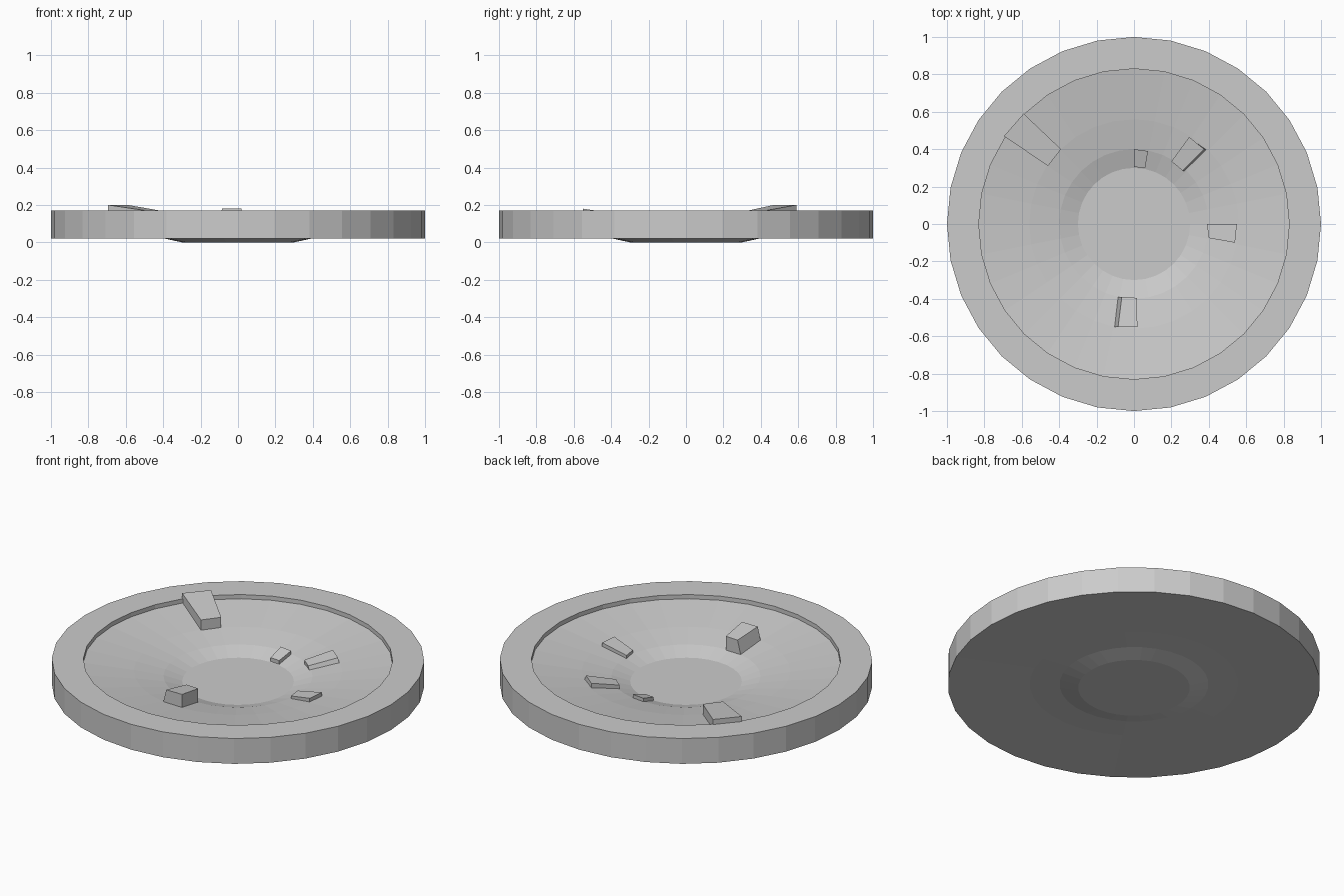
import bpy, bmesh, math
from mathutils import Vector

cube = bpy.data.objects.get("Cube")
if cube:
    bpy.data.objects.remove(cube, do_unlink=True)

grey = bpy.data.materials.new("stone_grey")
grey.use_nodes = True
grey.diffuse_color = (0.6, 0.6, 0.6, 1)
grey.node_tree.nodes["Principled BSDF"].inputs["Base Color"].default_value = grey.diffuse_color


def add_object(name, bm):
    bmesh.ops.recalc_face_normals(bm, faces=bm.faces[:])
    mesh = bpy.data.meshes.new(name)
    bm.to_mesh(mesh)
    bm.free()
    mesh.materials.append(grey)
    obj = bpy.data.objects.new(name, mesh)
    bpy.context.collection.objects.link(obj)
    return obj


# Round dish: profile of (radius, height) from floor centre over the rim to the underside centre
def lathe(name, profile, sides=32):
    bm = bmesh.new()
    rings = []
    for radius, z in profile:
        angles = [2 * math.pi * i / sides for i in range(sides)]
        rings.append([bm.verts.new((radius * math.cos(a), radius * math.sin(a), z)) for a in angles])
    for low, high in zip(rings, rings[1:]):
        for i in range(sides):
            j = (i + 1) % sides
            bm.faces.new((low[i], low[j], high[j], high[i]))
    bm.faces.new(rings[0])
    bm.faces.new(rings[-1])
    return add_object(name, bm)


lathe("dish", [(0.3, 0.043), (0.4, 0.075), (0.56, 0.105), (0.83, 0.145), (0.83, 0.17),
               (1, 0.17), (1, 0.02), (0.56, 0.027), (0.4, 0.022), (0.3, 0)])


# Rubble chunk: top corners (two inner, two outer), end heights, thickness, and sideways flare of one side
def chunk(name, corners, z_inner, z_outer, depth, flare=(0, 0), flared=()):
    bm = bmesh.new()
    heights = (z_inner, z_inner, z_outer, z_outer)
    top = [Vector((x, y, z)) for (x, y), z in zip(corners, heights)]
    base = [p - Vector((0, 0, depth)) for p in top]
    for i in flared:
        base[i] += Vector((*flare, 0))
    t = [bm.verts.new(p) for p in top]
    b = [bm.verts.new(p) for p in base]
    bm.faces.new(t)
    bm.faces.new(b[::-1])
    for i in range(4):
        j = (i + 1) % 4
        bm.faces.new((t[i], b[i], b[j], t[j]))
    return add_object(name, bm)


chunk("large_chunk", [(-0.46, 0.31), (-0.39, 0.40), (-0.59, 0.59), (-0.695, 0.47)], 0.165, 0.2, 0.09)
chunk("front_chunk", [(-0.065, -0.39), (0.015, -0.395), (0.018, -0.55), (-0.085, -0.55)],
      0.155, 0.18, 0.1, (-0.025, 0), (0, 3))
chunk("side_chunk", [(0.4, -0.075), (0.39, 0), (0.55, 0), (0.54, -0.1)], 0.092, 0.125, 0.045)
chunk("back_chunk", [(0.2, 0.335), (0.26, 0.285), (0.375, 0.4), (0.295, 0.465)],
      0.095, 0.13, 0.05, (0.02, -0.005), (1, 2))
chunk("small_chunk", [(0, 0.305), (0.06, 0.3), (0.075, 0.39), (0, 0.4)], 0.067, 0.095, 0.035)
